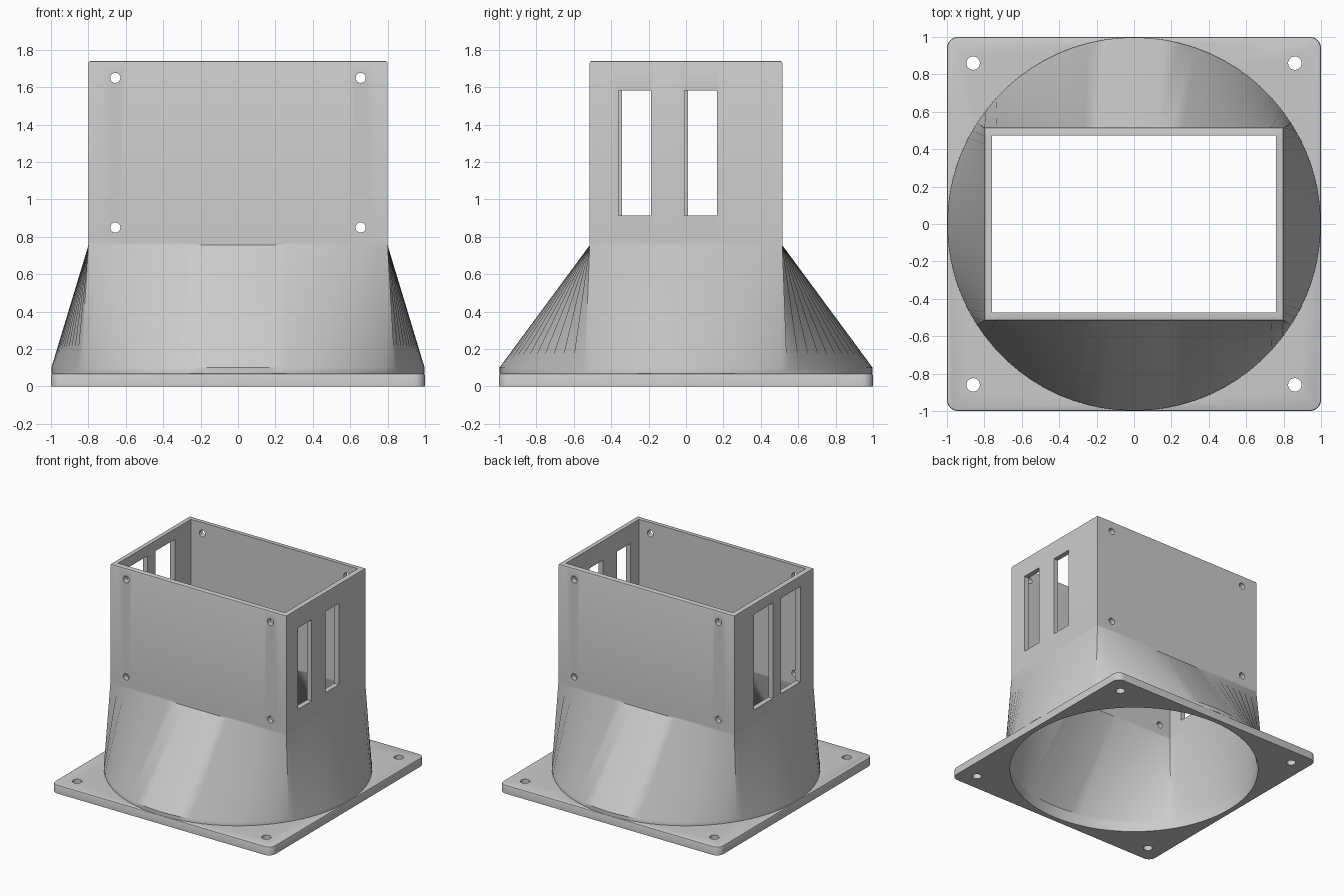
import bpy, bmesh
from math import sin, cos, pi, radians, atan2
from mathutils import Matrix

if "Cube" in bpy.data.objects:
    bpy.data.objects.remove(bpy.data.objects["Cube"], do_unlink=True)

grey = bpy.data.materials.new("plain grey")
grey.use_nodes = True
grey.diffuse_color = (0.6, 0.6, 0.6, 1)
grey.node_tree.nodes["Principled BSDF"].inputs["Base Color"].default_value = (0.6, 0.6, 0.6, 1)

W, D = 0.8, 0.515      # half width and depth of the box
WALL = 0.042
N = 24                 # segments on each of the four sides


def circle_ring(r, z):
    """Circle split in four arcs that meet on the box diagonals."""
    a = atan2(D, W)
    stops = [-a, a, pi - a, pi + a, 2 * pi - a]
    return [(r * cos(s + (e - s) * i / N), r * sin(s + (e - s) * i / N), z)
            for s, e in zip(stops, stops[1:]) for i in range(N)]


def box_ring(inset, z):
    """Rectangle with the same number of points as the circle."""
    w, d = W - inset, D - inset
    corners = [(w, -d), (w, d), (-w, d), (-w, -d), (w, -d)]
    return [(p[0] + (q[0] - p[0]) * i / N, p[1] + (q[1] - p[1]) * i / N, z)
            for p, q in zip(corners, corners[1:]) for i in range(N)]


def rounded_square_ring(half, radius, z):
    c = half - radius
    return [(sx * c + radius * cos(k * pi / 2 + i * pi / 16),
             sy * c + radius * sin(k * pi / 2 + i * pi / 16), z)
            for k, (sx, sy) in enumerate([(1, 1), (-1, 1), (-1, -1), (1, -1)])
            for i in range(9)]


def finish(name, bm):
    bmesh.ops.recalc_face_normals(bm, faces=bm.faces)
    mesh = bpy.data.meshes.new(name)
    bm.to_mesh(mesh)
    bm.free()
    mesh.materials.append(grey)
    obj = bpy.data.objects.new(name, mesh)
    bpy.context.collection.objects.link(obj)
    return obj


def loft(name, rings, closed=False):
    """Skin rings of equal length, capped or joined end to start."""
    bm = bmesh.new()
    loops = [[bm.verts.new(p) for p in ring] for ring in rings]
    pairs = list(zip(loops, loops[1:]))
    if closed:
        pairs.append((loops[-1], loops[0]))
    else:
        bm.faces.new(loops[0])
        bm.faces.new(loops[-1])
    for low, high in pairs:
        for i in range(len(low)):
            j = (i + 1) % len(low)
            bm.faces.new((low[i], low[j], high[j], high[i]))
    return finish(name, bm)


def rod(name, location, radius, length, axis):
    bm = bmesh.new()
    turn = Matrix.Rotation(pi / 2, 4, "X") if axis == "Y" else Matrix()
    bmesh.ops.create_cone(bm, cap_ends=True, segments=24, radius1=radius, radius2=radius,
                          depth=length, matrix=Matrix.Translation(location) @ turn)
    return finish(name, bm)


def block(name, low, high):
    bm = bmesh.new()
    size = [h - l for l, h in zip(low, high)]
    mid = [(h + l) / 2 for l, h in zip(low, high)]
    bmesh.ops.create_cube(bm, size=1,
                          matrix=Matrix.Translation(mid) @ Matrix.Diagonal((*size, 1)))
    return finish(name, bm)


def cut(obj, cutters):
    """Subtract the cutters, then remove them."""
    bpy.ops.object.select_all(action="DESELECT")
    bpy.context.view_layer.objects.active = obj
    obj.select_set(True)
    for cutter in cutters:
        mod = obj.modifiers.new("cut", "BOOLEAN")
        mod.operation, mod.solver, mod.object = "DIFFERENCE", "EXACT", cutter
        bpy.ops.object.modifier_apply(modifier=mod.name)
        bpy.data.objects.remove(cutter, do_unlink=True)
    bpy.ops.object.shade_smooth_by_angle(angle=radians(35))


# Base plate with rounded corners, large round opening and four screw holes
plate = loft("base_plate", [
    rounded_square_ring(1, 0.06, 0), rounded_square_ring(1, 0.06, 0.06),
    rounded_square_ring(0.997, 0.057, 0.067), rounded_square_ring(0.99, 0.05, 0.07)])
opening = loft("opening_cutter", [circle_ring(0.957, -0.1), circle_ring(0.957, 0.2)])
cut(plate, [opening] + [rod("plate_hole_cutter", (x, y, 0), 0.036, 0.4, "Z")
                        for x in (-0.86, 0.86) for y in (-0.86, 0.86)])

# Hollow duct: round collar blending to a rectangular box, outside then inside
duct = loft("duct", [
    circle_ring(0.998, 0.069), circle_ring(0.998, 0.1),
    box_ring(0, 0.755), box_ring(0, 0.77), box_ring(0, 1.728),
    box_ring(0.003, 1.737), box_ring(0.012, 1.74),
    box_ring(WALL, 1.74), box_ring(WALL, 0.77), box_ring(WALL, 0.755),
    circle_ring(0.957, 0.1), circle_ring(0.957, 0.069)], closed=True)

# Screw holes through front and back, narrow slots on +x, wide slots on -x
holes = [rod("wall_hole_cutter", (x, 0, z), 0.027, 1.4, "Y")
         for x in (-0.656, 0.656) for z in (0.85, 1.65)]
slots = [block("slot_cutter", (0.7, y, 0.915), (0.9, y + 0.175, 1.583))
         for y in (-0.362, -0.008)]
slots += [block("slot_cutter", (-0.9, y, 0.87), (-0.7, y + 0.25, 1.655))
          for y in (-0.342, 0.012)]
cut(duct, holes + slots)
